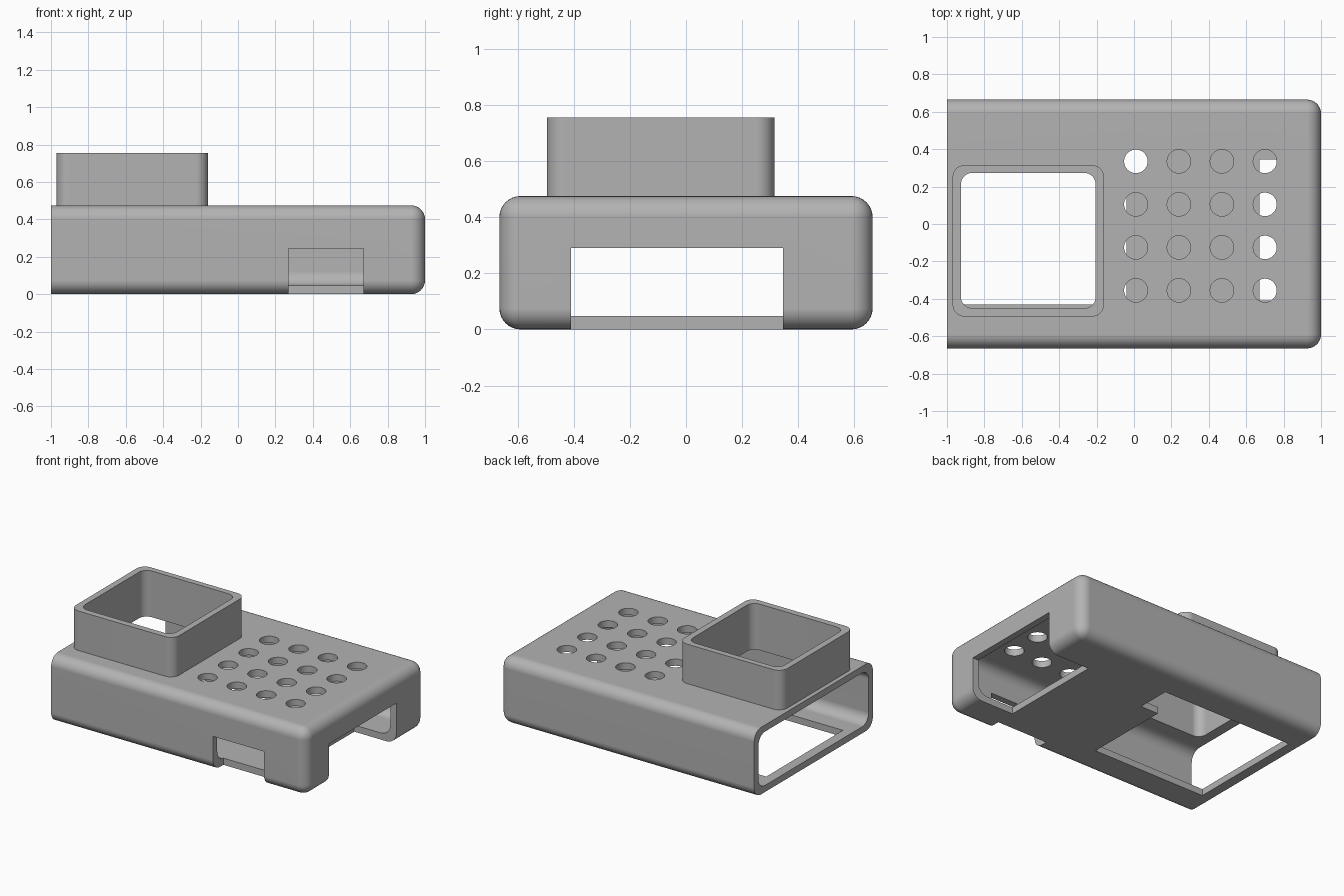
import bpy, bmesh, math
from mathutils import Vector

default = bpy.data.objects.get("Cube")
if default:
    bpy.data.objects.remove(default, do_unlink=True)

WALL = 0.047
HEIGHT = 0.475
HALF_DEPTH = 0.665
RADIUS = 0.075

grey = bpy.data.materials.new("plain grey")
grey.use_nodes = True
colour = (0.45, 0.45, 0.45, 1)
grey.diffuse_color = colour
grey.node_tree.nodes["Principled BSDF"].inputs["Base Color"].default_value = colour


def add_object(name, bm):
    mesh = bpy.data.meshes.new(name)
    bm.to_mesh(mesh)
    bm.free()
    mesh.materials.append(grey)
    obj = bpy.data.objects.new(name, mesh)
    bpy.context.collection.objects.link(obj)
    return obj


def box(name, x, y, z, radius=0, upright_only=False):
    """Box from (min, max) ranges, with all or only its upright edges rounded."""
    bm = bmesh.new()
    bmesh.ops.create_cube(bm, size=1)
    low, high = (Vector(c) for c in zip(x, y, z))
    for v in bm.verts:
        v.co = (low + high) / 2 + v.co * (high - low)
    if radius:
        edges = [e for e in bm.edges if not upright_only
                 or abs(e.verts[0].co.z - e.verts[1].co.z) > 0.01]
        bmesh.ops.bevel(bm, geom=edges, offset=radius, segments=8,
                        profile=0.5, affect='EDGES')
    return add_object(name, bm)


def cylinder(name, x, y, z, radius):
    bm = bmesh.new()
    bmesh.ops.create_cone(bm, cap_ends=True, segments=32, radius1=radius,
                          radius2=radius, depth=z[1] - z[0])
    bmesh.ops.translate(bm, verts=bm.verts, vec=(x, y, sum(z) / 2))
    return add_object(name, bm)


def combine(target, tool, operation='DIFFERENCE'):
    mod = target.modifiers.new("combine", 'BOOLEAN')
    mod.operation = operation
    mod.solver = 'EXACT'
    mod.object = tool
    bpy.context.view_layer.objects.active = target
    bpy.ops.object.modifier_apply(modifier=mod.name)
    bpy.data.objects.remove(tool, do_unlink=True)


# Rounded shell, and the square collar on its top
case = box("case", (-1.3, 1), (-HALF_DEPTH, HALF_DEPTH), (0, HEIGHT), RADIUS)
collar = box("collar", (-0.97, -0.16), (-0.495, 0.315), (0.45, 0.755), 0.065, True)
combine(case, collar, 'UNION')

# Cavity, open at the left-hand end
inner = HALF_DEPTH - WALL
combine(case, box("cavity", (-1.6, 1 - WALL), (-inner, inner),
                  (WALL, HEIGHT - WALL), RADIUS))
combine(case, box("end_trim", (-2, -1), (-1, 1), (-1, 1)))

# Opening through the collar
combine(case, box("collar_bore", (-0.925, -0.205), (-0.45, 0.273),
                  (0.25, 1), 0.06, True))

# Notches in the end wall and front wall, and the floor opening with its side slot
cuts = {
    "end_notch": ((0.67, 1.2), (-0.41, 0.345), (-0.2, 0.29)),
    "front_notch": ((0.27, 0.67), (-0.9, -0.55), (-0.2, 0.245)),
    "floor_opening": ((-0.93, -0.04), (-0.43, 0.43), (-0.2, 0.1)),
    "floor_slot": ((-0.1, 0.1), (0.19, 0.43), (-0.2, 0.1)),
}
for name, ranges in cuts.items():
    combine(case, box(name, *ranges))

# Grid of vent holes
for i in range(4):
    for j in range(4):
        combine(case, cylinder("vent", 0.01 + 0.23 * i, 0.335 - 0.23 * j,
                               (0.35, 0.6), 0.063))

# Smooth rounded corners with crisp cut edges
bpy.ops.object.select_all(action='DESELECT')
case.select_set(True)
bpy.context.view_layer.objects.active = case
bpy.ops.object.shade_smooth_by_angle(angle=math.radians(30))
weighted = case.modifiers.new("flat_face_normals", 'WEIGHTED_NORMAL')
weighted.keep_sharp = True
